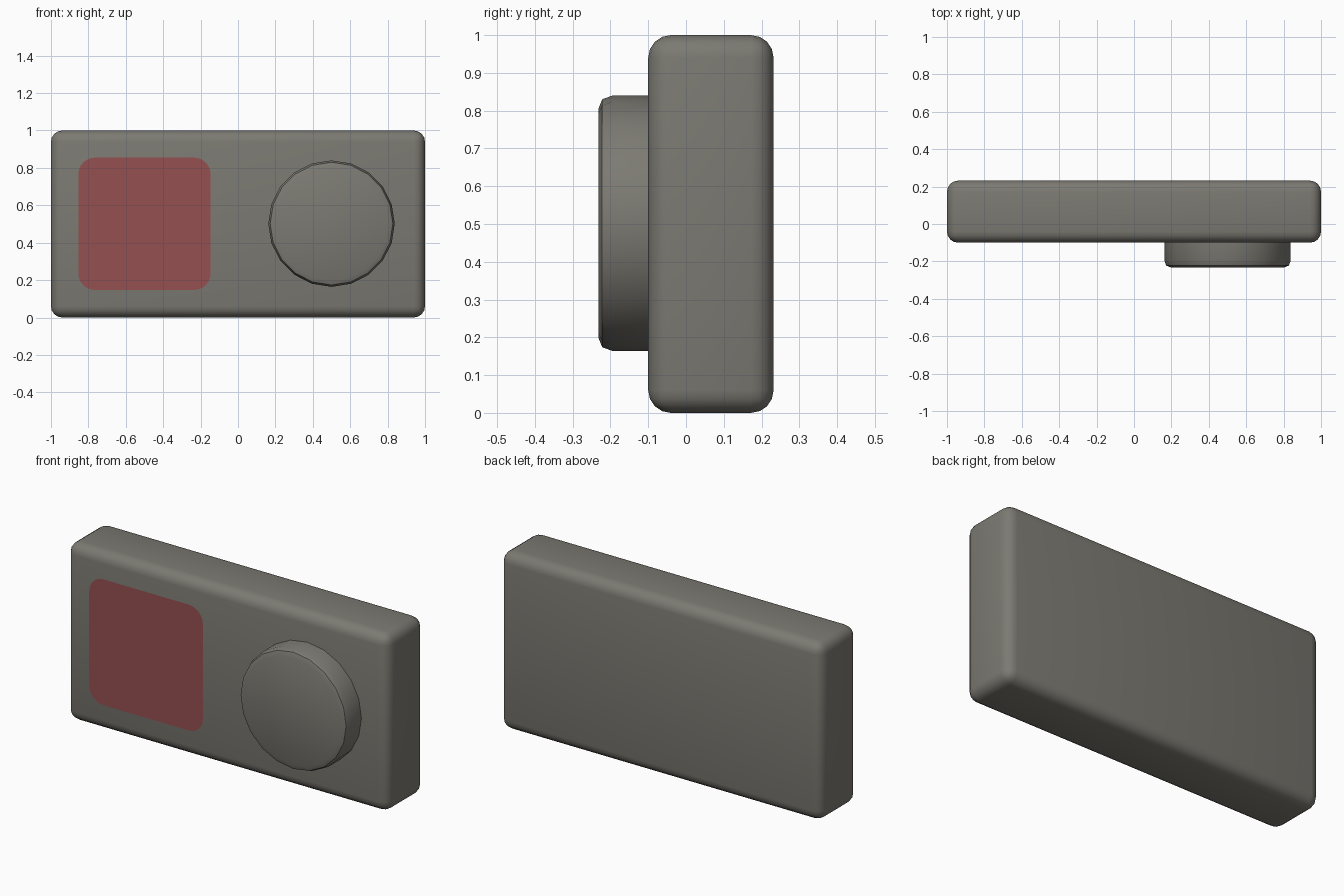
import bpy, bmesh, math
from mathutils import Matrix, Vector

if "Cube" in bpy.data.objects:
    bpy.data.objects.remove(bpy.data.objects["Cube"])


def material(name, color):
    mat = bpy.data.materials.new(name)
    mat.diffuse_color = color
    mat.use_nodes = True
    mat.node_tree.nodes["Principled BSDF"].inputs["Base Color"].default_value = mat.diffuse_color
    return mat


dark_grey = material("dark_grey", (0.20, 0.193, 0.168, 1))
red = material("screen_red", (0.30, 0.08, 0.08, 1))


def finish(name, bm, mat, angle=40):
    bmesh.ops.recalc_face_normals(bm, faces=bm.faces)
    mesh = bpy.data.meshes.new(name)
    bm.to_mesh(mesh)
    bm.free()
    mesh.materials.append(mat)
    obj = bpy.data.objects.new(name, mesh)
    bpy.context.collection.objects.link(obj)
    bpy.ops.object.select_all(action='DESELECT')
    obj.select_set(True)
    bpy.context.view_layer.objects.active = obj
    bpy.ops.object.shade_smooth_by_angle(angle=math.radians(angle))
    return obj


# Rounded box body
bm = bmesh.new()
bmesh.ops.create_cube(bm, size=1, matrix=Matrix.Translation((0, 0.066, 0.5))
                      @ Matrix.Diagonal((2, 0.332, 1, 1)))
bmesh.ops.bevel(bm, geom=bm.edges[:], offset=0.06, segments=4, profile=0.5,
                affect='EDGES')
finish("body", bm, dark_grey)

# Round dial on the front, with a softened front rim
SIDES = 20
profile = [(0.338, -0.08), (0.338, -0.195), (0.328, -0.222), (0.303, -0.232)]
bm = bmesh.new()
rings = []
for r, y in profile:
    rings.append([bm.verts.new((0.5 + r * math.cos(a), y, 0.502 + r * math.sin(a)))
                  for a in (2 * math.pi * i / SIDES for i in range(SIDES))])
for a, b in zip(rings, rings[1:]):
    for i in range(SIDES):
        j = (i + 1) % SIDES
        bm.faces.new((a[i], a[j], b[j], b[i]))
bm.faces.new(rings[0])
bm.faces.new(rings[-1])
finish("dial", bm, dark_grey)

# Flat red screen with rounded corners, lying on the front face
RADIUS, HALF = 0.09, 0.354
bm = bmesh.new()
points = []
for k, (sx, sz) in enumerate([(1, 1), (-1, 1), (-1, -1), (1, -1)]):
    for s in range(7):
        a = math.pi / 2 * (k + s / 6)
        points.append(Vector((-0.5 + sx * (HALF - RADIUS) + RADIUS * math.cos(a),
                              -0.102,
                              0.501 + sz * (HALF - RADIUS) + RADIUS * math.sin(a))))
bm.faces.new([bm.verts.new(p) for p in points])
screen = finish("screen", bm, red)
if screen.data.polygons[0].normal.y > 0:
    screen.data.flip_normals()
